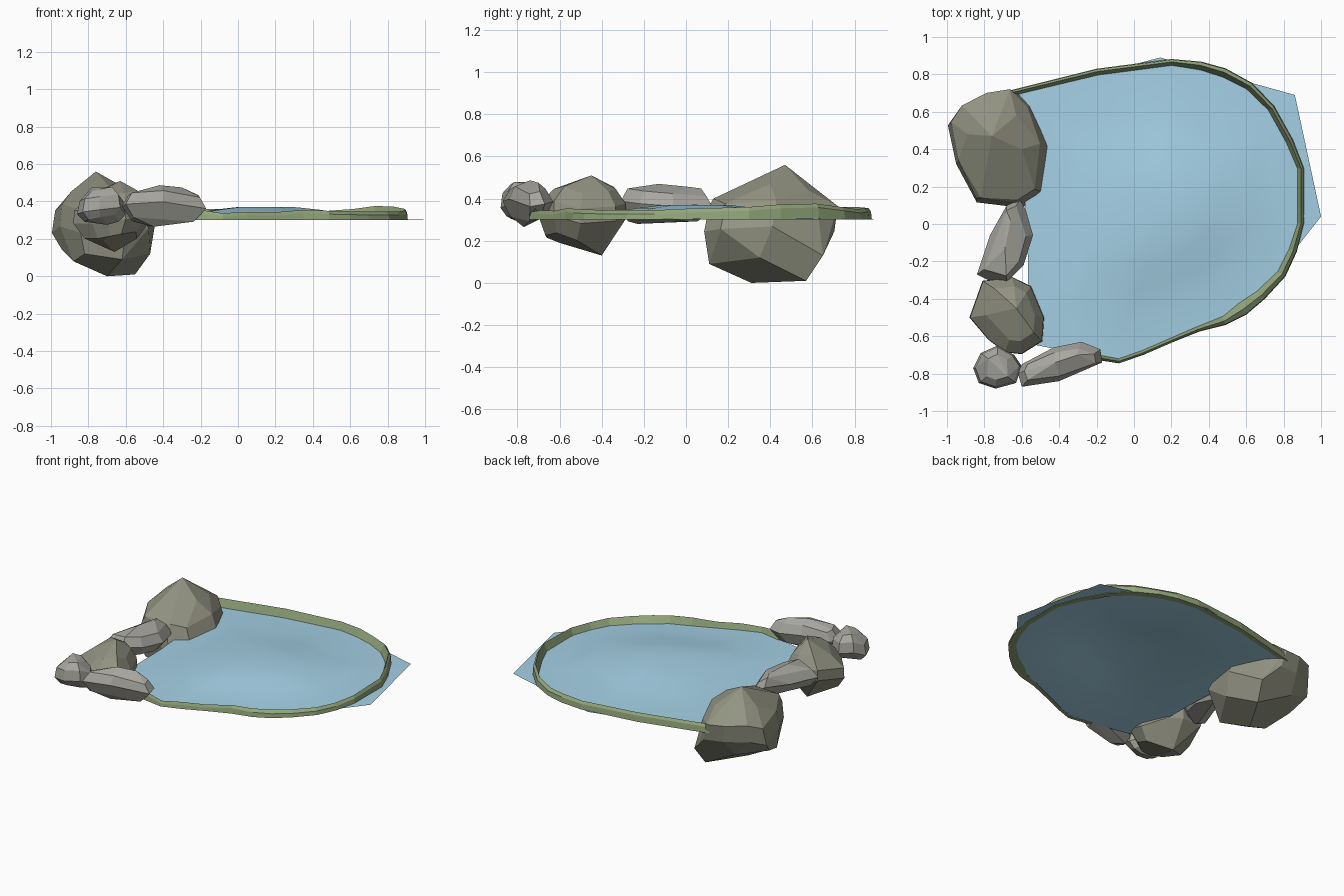
import bpy, bmesh
from mathutils import Vector

if "Cube" in bpy.data.objects:
    bpy.data.objects.remove(bpy.data.objects["Cube"])


def material(name, rgb):
    m = bpy.data.materials.new(name)
    m.diffuse_color = (*rgb, 1)
    m.use_nodes = True
    m.node_tree.nodes["Principled BSDF"].inputs["Base Color"].default_value = m.diffuse_color
    return m


def finish(name, bm, mat, smooth=False):
    bmesh.ops.recalc_face_normals(bm, faces=bm.faces)
    for f in bm.faces:
        f.smooth = smooth
    me = bpy.data.meshes.new(name)
    bm.to_mesh(me)
    bm.free()
    me.materials.append(mat)
    ob = bpy.data.objects.new(name, me)
    bpy.context.collection.objects.link(ob)
    return ob


def rock(name, outline, levels, peaks, mat):
    """Faceted hull of a plan outline repeated at levels (z, sx, sy, dx, dy)."""
    bm = bmesh.new()
    xs, ys = [p[0] for p in outline], [p[1] for p in outline]
    cx, cy = (min(xs) + max(xs)) / 2, (min(ys) + max(ys)) / 2
    for z, sx, sy, dx, dy in levels:
        for i, (x, y) in enumerate(outline):
            wob = 0.012 * ((i * 3) % 4 - 1.5)
            bm.verts.new((cx + (x - cx) * sx + dx, cy + (y - cy) * sy + dy, z + wob))
    for p in peaks:
        bm.verts.new(p)
    res = bmesh.ops.convex_hull(bm, input=bm.verts[:])
    junk = {e for e in res["geom_interior"] + res["geom_unused"]
            if isinstance(e, bmesh.types.BMVert) and e.is_valid}
    bmesh.ops.delete(bm, geom=list(junk), context='VERTS')
    bmesh.ops.dissolve_limit(bm, angle_limit=0.2, verts=bm.verts[:], edges=bm.edges[:])
    return finish(name, bm, mat)


dark_stone = material("dark_stone", (0.29, 0.295, 0.225))
grey_stone = material("grey_stone", (0.39, 0.385, 0.35))
grass = material("grass", (0.29, 0.38, 0.20))
water = material("water", (0.37, 0.63, 0.78))

# Water: sheet on an irregular outline, swelling gently in the middle
edge = [(1.0, .04), (.86, .69), (.14, .89), (-.63, .69), (-.57, -.05),
        (-.56, -.64), (-.08, -.735), (.55, -.5), (.78, -.24)]
bm = bmesh.new()
c = Vector((.14, .04))
mid = bm.verts.new((c.x, c.y, .371))
rings = []
for k, z in ((.2, .369), (.35, .355), (.52, .333), (.75, .308), (1, .302)):
    rings.append([bm.verts.new((*(c + (Vector(p) - c) * k), z)) for p in edge])
n = len(edge)
for i in range(n):
    j = (i + 1) % n
    bm.faces.new((mid, rings[0][i], rings[0][j]))
    for a, b in zip(rings, rings[1:]):
        bm.faces.new((a[i], b[i], b[j], a[j]))
finish("water_surface", bm, water, True)

# Grass bank: ridge section swept along the shore (x, y, top z, width)
shore = [(-.68, .71, .36, .03), (-.2, .83, .36, .035), (.2, .882, .355, .035),
         (.36, .868, .355, .045), (.49, .832, .35, .05), (.63, .755, .36, .045),
         (.75, .63, .376, .04), (.85, .45, .372, .04), (.908, .3, .36, .035),
         (.908, 0, .352, .035), (.87, -.15, .345, .045), (.81, -.28, .345, .05),
         (.7, -.4, .345, .06), (.6, -.485, .348, .075), (.49, -.54, .35, .05),
         (.35, -.575, .355, .03), (.2, -.635, .342, .025), (.05, -.7, .345, .025),
         (-.08, -.745, .337, .025), (-.24, -.72, .36, .03)]
bm = bmesh.new()
sections = []
for i, (x, y, z, w) in enumerate(shore):
    a, b = shore[max(i - 1, 0)], shore[min(i + 1, len(shore) - 1)]
    t = Vector((b[0] - a[0], b[1] - a[1])).normalized()
    nx, ny = t.y, -t.x        # inward
    sections.append([bm.verts.new((x + nx * d, y + ny * d, h)) for d, h in
                     ((0, .301), (.004, z - .018), (w * .45, z), (w, .301))])
for a, b in zip(sections, sections[1:]):
    for k in range(4):
        m = (k + 1) % 4
        bm.faces.new((a[k], b[k], b[m], a[m]))
bm.faces.new(sections[0])
bm.faces.new(sections[-1])
finish("grass_bank", bm, grass)

# Rocks along the left side
rock("large_rock",
     [(-1, .54), (-.94, .63), (-.8, .7), (-.67, .72), (-.57, .62), (-.5, .42),
      (-.53, .17), (-.64, .09), (-.86, .12), (-.96, .33)],
     [(.25, 1.1, .98, .03, -.01), (.37, .95, .97, .01, .01)],
     [(-.76, .47, .56), (-.89, .48, .455), (-.62, .13, .4), (-.82, .14, .4),
      (-.63, .58, .44), (-.6, .4, .47), (-.7, .31, 0), (-.55, .57, .01),
      (-.88, .25, .08), (-.52, .65, .13), (-.47, .35, .12), (-.62, .11, .09),
      (-.82, .14, .12), (-.8, .6, .14), (-.94, .42, .14)], dark_stone)
rock("medium_rock",
     [(-.88, -.5), (-.81, -.3), (-.65, -.28), (-.55, -.33), (-.48, -.5),
      (-.49, -.63), (-.6, -.7), (-.69, -.69), (-.78, -.62)],
     [(.22, .7, .75, 0, -.02), (.3, 1, .98, 0, 0), (.37, .98, .97, 0, 0),
      (.44, .65, .7, .02, .01)],
     [(-.63, -.45, .51), (-.66, -.4, .13), (-.72, -.6, .19)], dark_stone)
rock("long_rock_side",
     [(-.61, .13), (-.68, .1), (-.77, -.06), (-.84, -.27), (-.76, -.31),
      (-.68, -.31), (-.59, -.22), (-.54, -.06), (-.58, .08)],
     [(.31, .7, .75, 0, -.02), (.37, 1, 1, 0, 0), (.43, .75, .85, 0, 0)],
     [(-.69, -.13, .47), (-.66, .02, .455), (-.73, -.23, .28)], grey_stone)
rock("long_rock_front",
     [(-.6, -.75), (-.43, -.66), (-.28, -.63), (-.18, -.67), (-.17, -.74),
      (-.4, -.84), (-.6, -.87), (-.62, -.8)],
     [(.31, .75, .7, -.01, 0), (.38, 1, 1, 0, 0), (.44, .85, .7, 0, 0)],
     [(-.42, -.74, .487), (-.3, -.7, .475), (-.45, -.77, .265)], grey_stone)
rock("corner_rock",
     [(-.86, -.77), (-.82, -.69), (-.73, -.65), (-.64, -.7), (-.6, -.76),
      (-.63, -.85), (-.74, -.88), (-.83, -.85)],
     [(.31, .7, .75, 0, 0), (.35, 1, 1, 0, 0), (.42, .9, .92, 0, 0),
      (.46, .55, .6, 0, 0)],
     [(-.7, -.76, .275)], grey_stone)
